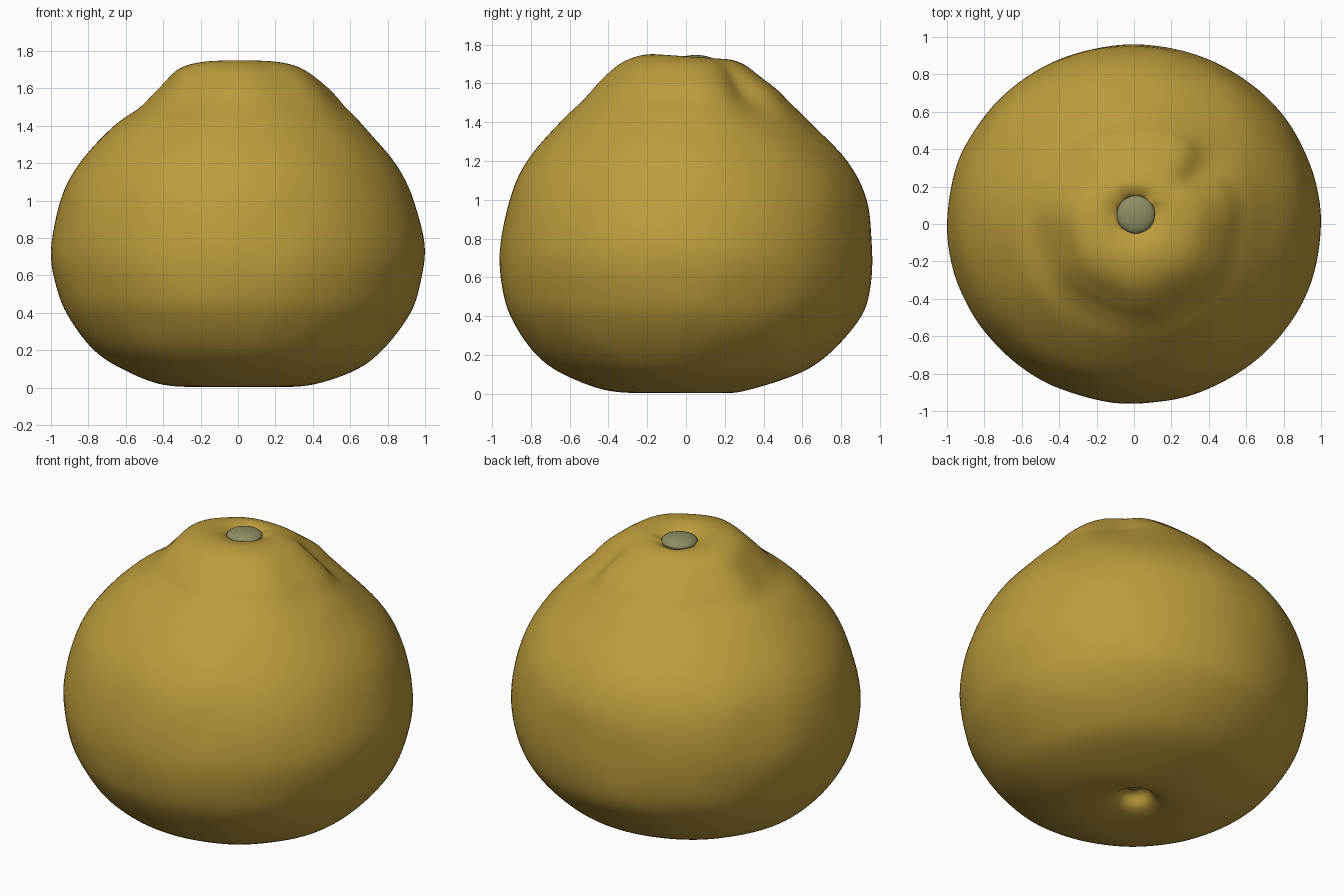
import bpy, bmesh, math
from mathutils import Vector, noise

if "Cube" in bpy.data.objects:
    bpy.data.objects.remove(bpy.data.objects["Cube"])

SEGMENTS, STEPS = 112, 6

# Cross-sections: height, then reach to the left, right, front and back
RINGS = [
    (0.11, 0.01, 0.04, -0.02, 0.05),
    (0.09, 0.05, 0.09, 0.04, 0.10),
    (0.03, 0.10, 0.14, 0.09, 0.15),
    (0.005, 0.22, 0.24, 0.22, 0.21),
    (0.02, 0.42, 0.42, 0.42, 0.32),
    (0.10, 0.62, 0.64, 0.63, 0.57),
    (0.20, 0.77, 0.77, 0.77, 0.73),
    (0.35, 0.89, 0.89, 0.88, 0.87),
    (0.50, 0.96, 0.96, 0.94, 0.94),
    (0.73, 1.00, 1.00, 0.96, 0.96),
    (1.00, 0.95, 0.94, 0.91, 0.93),
    (1.20, 0.85, 0.84, 0.82, 0.83),
    (1.40, 0.66, 0.67, 0.65, 0.64),
    (1.50, 0.52, 0.57, 0.54, 0.54),
    (1.60, 0.42, 0.48, 0.43, 0.45),
    (1.70, 0.32, 0.35, 0.29, 0.33),
    (1.735, 0.20, 0.22, 0.17, 0.23),
    (1.72, 0.11, 0.13, 0.07, 0.17),
    (1.69, 0.08, 0.10, 0.04, 0.14),
]


def material(name, color):
    mat = bpy.data.materials.new(name)
    mat.diffuse_color = (*color, 1)
    mat.use_nodes = True
    mat.node_tree.nodes["Principled BSDF"].inputs["Base Color"].default_value = mat.diffuse_color
    return mat


def spline(a, b, c, d, t):
    return 0.5 * (2 * b + (c - a) * t + (2 * a - 5 * b + 4 * c - d) * t * t
                  + (3 * b - a - 3 * c + d) * t ** 3)


def smooth_rings():
    for i in range(len(RINGS) - 1):
        quad = [RINGS[min(max(i + k, 0), len(RINGS) - 1)] for k in (-1, 0, 1, 2)]
        for s in range(STEPS):
            yield [spline(*vals, s / STEPS) for vals in zip(*quad)]
    yield RINGS[-1]


def skin_point(ring, angle):
    z, left, right, front, back = ring
    c, s = math.cos(angle), math.sin(angle)
    p = Vector(((right - left) / 2 + c * (right + left) / 2,
                (back - front) / 2 + s * (back + front) / 2, z))
    # neck furrows, with the deepest at the back right
    neck = math.exp(-((z - 1.58) / 0.13) ** 2)
    turn = (angle - math.radians(42) + math.pi) % (2 * math.pi) - math.pi
    push = -0.055 * neck * math.exp(-(turn / 0.22) ** 2)
    push += 0.008 * neck * math.sin(7 * angle)
    # gentle lumps
    push += 0.006 * noise.noise(p * 4)
    p.x += c * push
    p.y += s * push
    # crown leans up towards the front
    if z > 1.55:
        p.z -= 0.07 * (p.y - 0.05) * min(1, (z - 1.55) / 0.12)
    return p


def make_object(name, bm, mat):
    bmesh.ops.recalc_face_normals(bm, faces=bm.faces)
    mesh = bpy.data.meshes.new(name)
    bm.to_mesh(mesh)
    bm.free()
    mesh.materials.append(mat)
    mesh.polygons.foreach_set("use_smooth", [True] * len(mesh.polygons))
    obj = bpy.data.objects.new(name, mesh)
    bpy.context.collection.objects.link(obj)
    return obj


def button(name, location, radius, height, mat):
    bm = bmesh.new()
    bmesh.ops.create_uvsphere(bm, u_segments=32, v_segments=16, radius=1)
    bmesh.ops.scale(bm, vec=(radius, radius, height), verts=bm.verts)
    bmesh.ops.translate(bm, vec=location, verts=bm.verts)
    return make_object(name, bm, mat)


peel = material("golden peel", (0.51, 0.335, 0.045))
stem = material("grey green stem", (0.27, 0.27, 0.125))

# Fruit body
bm = bmesh.new()
loops = [[bm.verts.new(skin_point(ring, 2 * math.pi * k / SEGMENTS))
          for k in range(SEGMENTS)] for ring in smooth_rings()]
for low, high in zip(loops, loops[1:]):
    for k in range(SEGMENTS):
        n = (k + 1) % SEGMENTS
        bm.faces.new((low[k], low[n], high[n], high[k]))
bm.faces.new(loops[0])
bm.faces.new(loops[-1])
make_object("fruit_body", bm, peel)

# Stem scar on the crown and the small one in the bottom pit
button("stem_scar", (0.01, 0.05, 1.71), 0.102, 0.036, stem)
button("blossom_scar", (0.02, 0.03, 0.108), 0.04, 0.012, stem)
